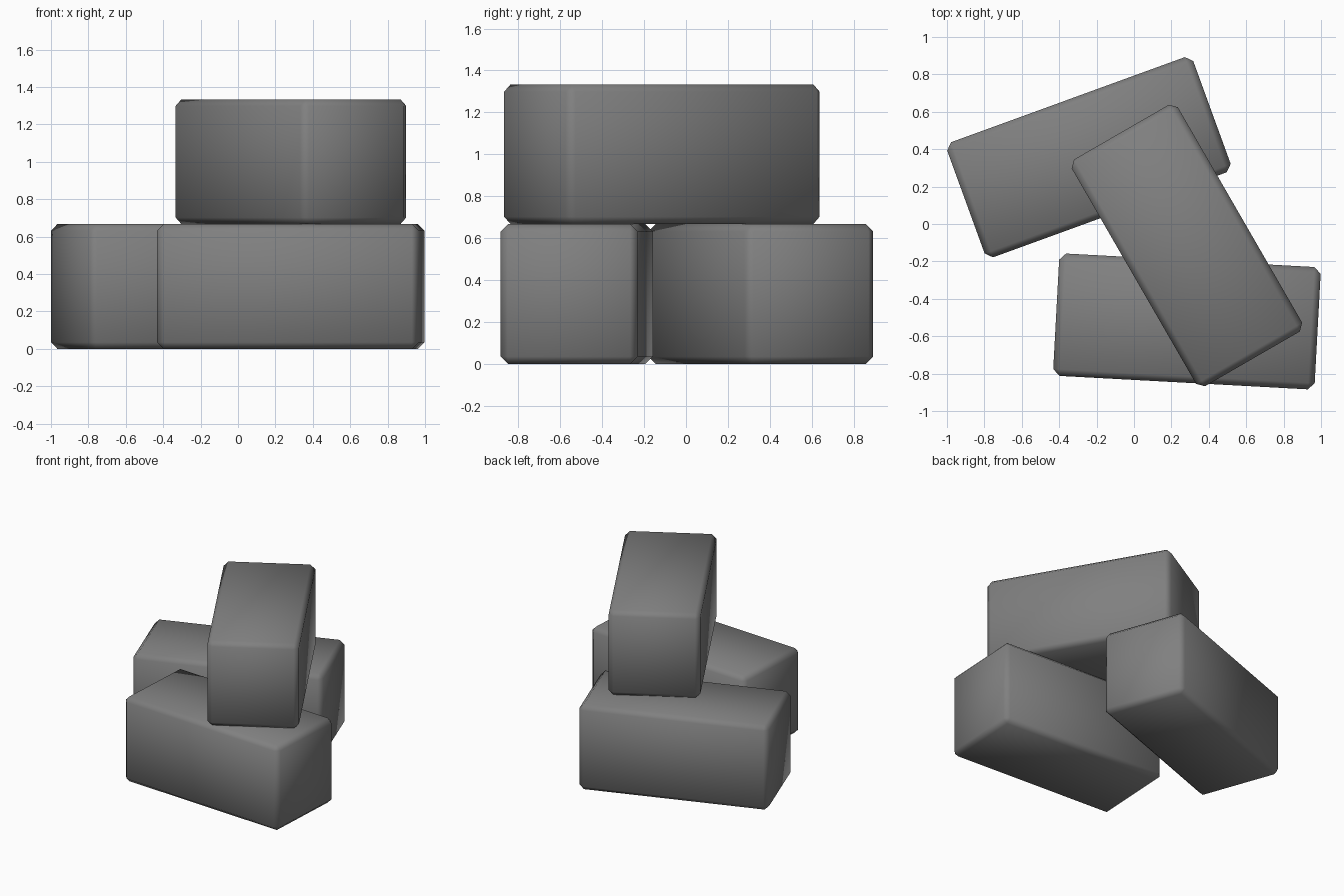
import bpy
import bmesh
import math

default = bpy.data.objects.get("Cube")
if default:
    bpy.data.objects.remove(default, do_unlink=True)

# Single stone grey material
GREY = (0.216, 0.216, 0.216, 1.0)
stone = bpy.data.materials.new("stone_grey")
stone.use_nodes = True
stone.diffuse_color = GREY
stone.node_tree.nodes["Principled BSDF"].inputs["Base Color"].default_value = GREY

LENGTH, WIDTH, HEIGHT, CHAMFER = 1.4, 0.655, 0.667, 0.035


def add_block(name, x, y, level, angle):
    """Chamfered block, smooth shaded, resting on the given layer."""
    mesh = bpy.data.meshes.new(name)
    bm = bmesh.new()
    bmesh.ops.create_cube(bm, size=1)
    bmesh.ops.scale(bm, vec=(LENGTH, WIDTH, HEIGHT), verts=bm.verts)
    bmesh.ops.bevel(bm, geom=bm.edges[:], offset=CHAMFER, segments=1,
                    affect='EDGES', profile=0.5)
    bmesh.ops.recalc_face_normals(bm, faces=bm.faces)
    for face in bm.faces:
        face.smooth = True
    bm.to_mesh(mesh)
    bm.free()
    mesh.materials.append(stone)
    block = bpy.data.objects.new(name, mesh)
    block.location = (x, y, HEIGHT * (level + 0.5))
    block.rotation_euler.z = math.radians(angle)
    bpy.context.collection.objects.link(block)


# Two blocks on the ground, one laid across them
add_block("back_block", -0.241, 0.357, 0, 20)
add_block("front_block", 0.283, -0.521, 0, -3.1)
add_block("top_block", 0.283, -0.115, 1, -60)
